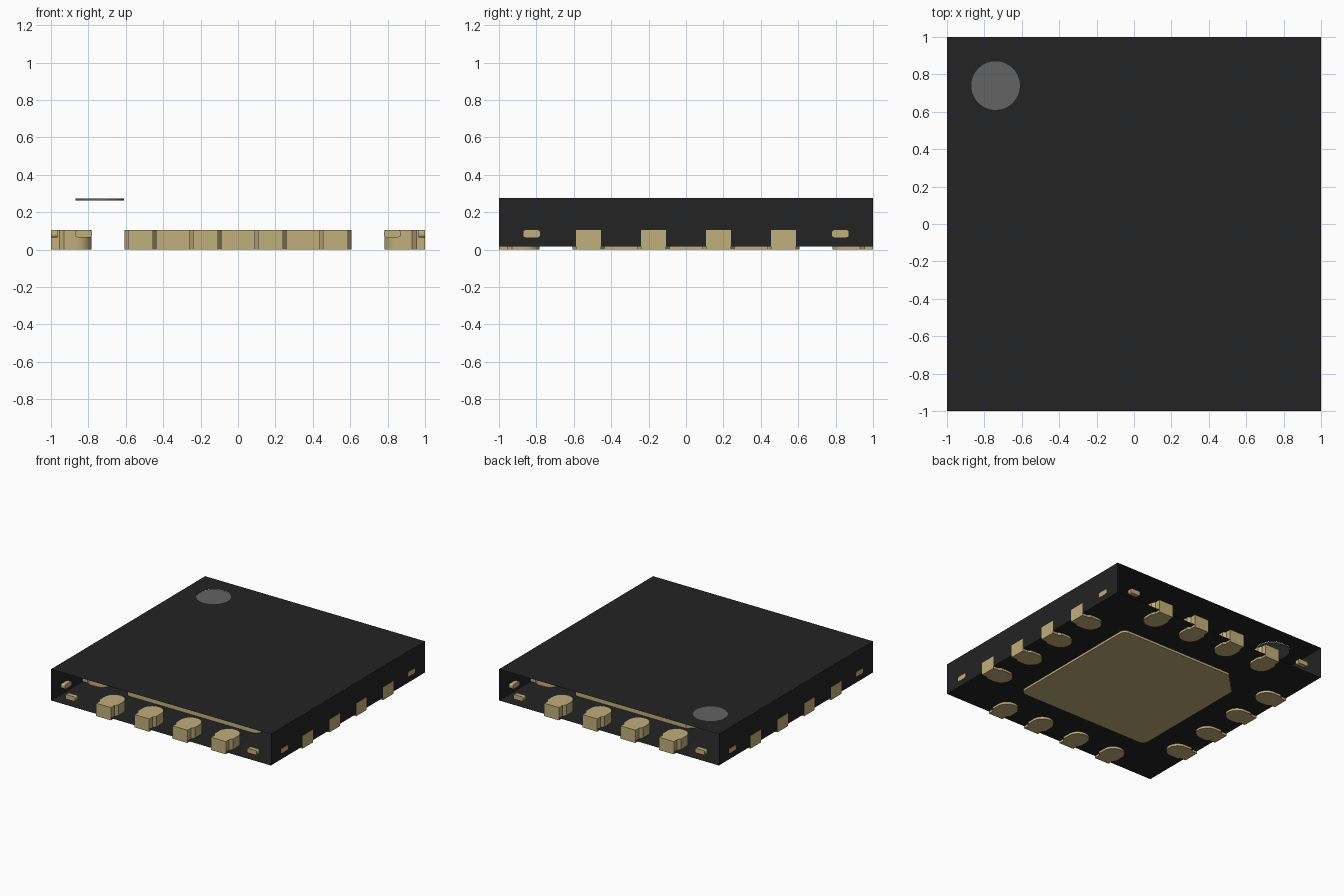
import bpy, bmesh, math
from mathutils import Matrix

cube = bpy.data.objects.get("Cube")
if cube:
    bpy.data.objects.remove(cube, do_unlink=True)


def material(name, rgb):
    m = bpy.data.materials.new(name)
    m.use_nodes = True
    m.diffuse_color = (*rgb, 1)
    bsdf = next(n for n in m.node_tree.nodes if n.type == "BSDF_PRINCIPLED")
    bsdf.inputs["Base Color"].default_value = (*rgb, 1)
    bsdf.inputs["Roughness"].default_value = 0.6
    return m


BLACK = material("black plastic", (0.017, 0.017, 0.017))
GOLD = material("pale gold metal", (0.53, 0.425, 0.2))
GREY = material("grey marker", (0.125, 0.125, 0.125))


def finish(name, bm, mat, smooth=True):
    mesh = bpy.data.meshes.new(name)
    bm.to_mesh(mesh)
    bm.free()
    mesh.materials.append(mat)
    ob = bpy.data.objects.new(name, mesh)
    bpy.context.collection.objects.link(ob)
    if smooth:
        bpy.ops.object.select_all(action="DESELECT")
        ob.select_set(True)
        bpy.context.view_layer.objects.active = ob
        bpy.ops.object.shade_smooth_by_angle(angle=math.radians(30))
    return ob


def prism(name, outline, z0, z1, mat, matrix=Matrix()):
    """Extrude a flat outline from z0 to z1, then place it."""
    bm = bmesh.new()
    face = bm.faces.new([bm.verts.new((x, y, z0)) for x, y in outline])
    new = bmesh.ops.extrude_face_region(bm, geom=[face])["geom"]
    verts = [v for v in new if isinstance(v, bmesh.types.BMVert)]
    bmesh.ops.translate(bm, verts=verts, vec=(0, 0, z1 - z0))
    bmesh.ops.transform(bm, matrix=matrix, verts=bm.verts)
    bmesh.ops.recalc_face_normals(bm, faces=bm.faces)
    return finish(name, bm, mat)


def arc(cx, cy, r, a0, a1, n):
    return [(cx + r * math.cos(math.radians(a0 + (a1 - a0) * i / n)),
             cy + r * math.sin(math.radians(a0 + (a1 - a0) * i / n))) for i in range(n + 1)]


def rounded_rect(w, h, r):
    x, y = w / 2 - r, h / 2 - r
    pts = []
    for sx, sy, a in ((x, y, 0), (-x, y, 90), (-x, -y, 180), (x, -y, 270)):
        pts += arc(sx, sy, r, a, a + 90, 5)
    return pts


TOP, FLOOR, WALL = 0.275, 0.018, 0.999
MARK_X, MARK_Y, MARK_R = -0.74, 0.74, 0.13

# Body shell: top with a round opening, floor and two side walls, open front and back
bm = bmesh.new()
corners = ((-WALL, -1), (WALL, -1), (WALL, 1), (-WALL, 1))
top = [bm.verts.new((x, y, TOP)) for x, y in corners]
low = [bm.verts.new((x, y, FLOOR)) for x, y in corners]
hole = [bm.verts.new((x, y, TOP)) for x, y in arc(MARK_X, MARK_Y, MARK_R, 0, 360, 48)[:-1]]
edges = [bm.edges.new((loop[i], loop[(i + 1) % len(loop)]))
         for loop in (top, hole) for i in range(len(loop))]
bmesh.ops.triangle_fill(bm, use_beauty=True, edges=edges, normal=(0, 0, 1))
bm.faces.new(low[::-1])
bm.faces.new((low[1], low[2], top[2], top[1]))
bm.faces.new((low[3], low[0], top[0], top[3]))
bm.normal_update()
for f in bm.faces:
    if f.calc_center_median().z > TOP - 0.001 and f.normal.z < 0:
        f.normal_flip()
finish("body_shell", bm, BLACK, smooth=False)

# Round orientation marker set into the top
prism("corner_marker", arc(MARK_X, MARK_Y, MARK_R, 0, 360, 48)[:-1], 0.262, TOP - 0.001, GREY)

# Central pad with three rounded corners and one chamfer
P, R = 0.605, 0.05
pad = arc(P - R, P - R, R, 0, 90, 6)
pad += [(-P + 0.18, P), (-P, P - 0.18)]
pad += arc(-P + R, -P + R, R, 180, 270, 6)
pad += arc(P - R, -P + R, R, 270, 360, 6)
prism("central_pad", pad, 0, 0.105, GOLD)

# Contacts (narrow foot at the edge, rounded inner head) and tie bar ends on all four sides
contact = [(1, -0.067), (1, 0.067), (0.955, 0.067), (0.93, 0.085)]
contact += arc(0.867, 0, 0.085, 90, 270, 16) + [(0.93, -0.085), (0.955, -0.067)]
tie = rounded_rect(0.09, 0.038, 0.013)
# Stand the tie outline upright so that it extrudes along +x
upright = Matrix(((0, 0, 1, 0), (1, 0, 0, 0), (0, 1, 0, 0), (0, 0, 0, 1)))

for side, angle in (("left", 0), ("back", 90), ("right", 180), ("front", 270)):
    turn = Matrix.Rotation(math.radians(angle), 4, "Z")
    for i in range(4):
        shift = Matrix.Translation((0, -0.522 + 0.348 * i, 0))
        prism(f"{side}_contact_{i + 1}", contact, 0, 0.105, GOLD, turn @ shift)
    for i, s in enumerate((-1, 1)):
        shift = Matrix.Translation((0, 0.825 * s, 0.085))
        prism(f"{side}_tie_bar_{i + 1}", tie, 0.965, 1.0, GOLD, turn @ shift @ upright)
